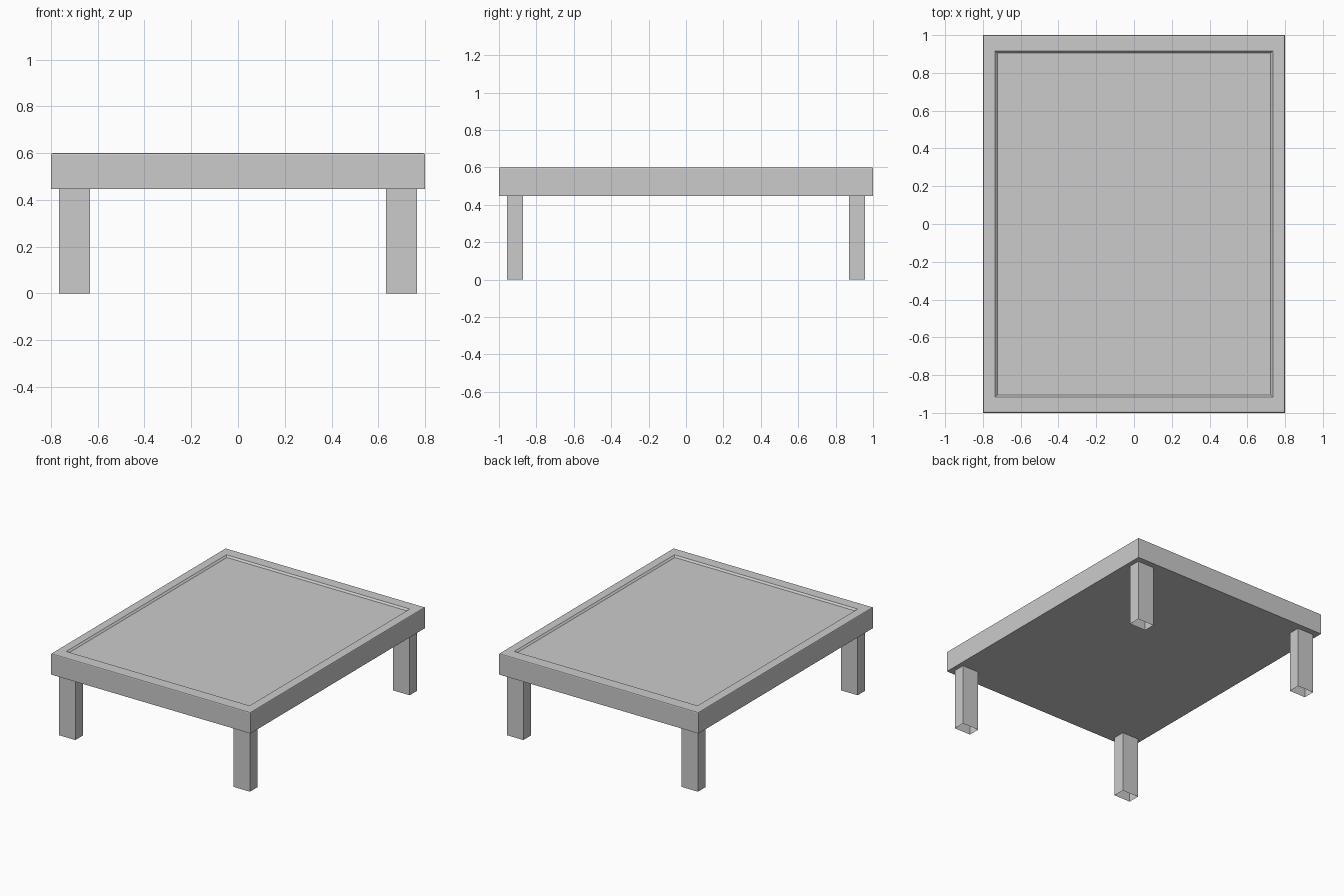
import bpy, bmesh

if "Cube" in bpy.data.objects:
    bpy.data.objects.remove(bpy.data.objects["Cube"])


def make_object(name, bm):
    bmesh.ops.recalc_face_normals(bm, faces=bm.faces[:])
    mesh = bpy.data.meshes.new(name)
    bm.to_mesh(mesh)
    bm.free()
    obj = bpy.data.objects.new(name, mesh)
    bpy.context.collection.objects.link(obj)
    return obj


# Table top: stacked rectangular rings (half x, half y, z)
# with a softened outer edge and a shallow recessed panel
rings = [
    (0.80, 1.00, 0.447),
    (0.80, 1.00, 0.593),
    (0.798, 0.998, 0.598),
    (0.793, 0.993, 0.60),
    (0.735, 0.917, 0.60),
    (0.723, 0.905, 0.588),
]
bm = bmesh.new()
loops = [[bm.verts.new((sx * x, sy * y, z))
          for sx, sy in ((-1, -1), (1, -1), (1, 1), (-1, 1))]
         for x, y, z in rings]
for lower, upper in zip(loops, loops[1:]):
    for i in range(4):
        j = (i + 1) % 4
        bm.faces.new((lower[i], lower[j], upper[j], upper[i]))
bm.faces.new(loops[0][::-1])
bm.faces.new(loops[-1])
make_object("table_top", bm)


# Legs: rectangular posts, open at the foot
def make_leg(name, cx, cy):
    bm = bmesh.new()
    bmesh.ops.create_cube(bm, size=1)
    bmesh.ops.scale(bm, vec=(0.132, 0.086, 0.447), verts=bm.verts[:])
    bmesh.ops.translate(bm, vec=(cx, cy, 0.2235), verts=bm.verts[:])
    bm.normal_update()
    feet = [f for f in bm.faces if f.normal.z < -0.5]
    bmesh.ops.delete(bm, geom=feet, context='FACES_ONLY')
    make_object(name, bm)


for side, sx in (("left", -1), ("right", 1)):
    for end, sy in (("front", -1), ("back", 1)):
        make_leg(f"{end}_{side}_leg", sx * 0.70, sy * 0.915)
